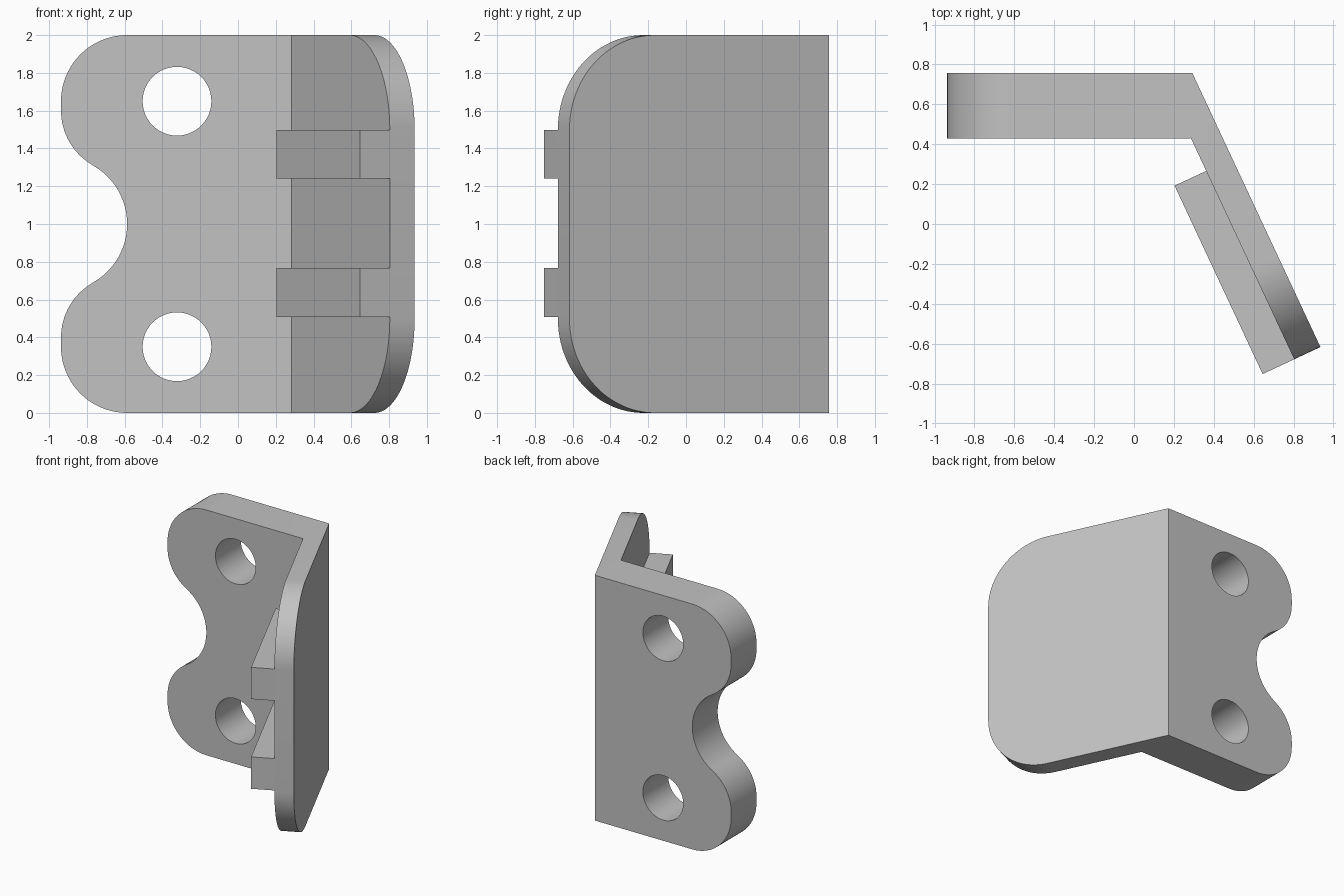
import bpy, bmesh, math
from mathutils import Matrix, Vector

if "Cube" in bpy.data.objects:
    bpy.data.objects.remove(bpy.data.objects["Cube"])

grey = bpy.data.materials.new("metal grey")
grey.diffuse_color = (0.54, 0.54, 0.54, 1)
grey.use_nodes = True
grey.node_tree.nodes["Principled BSDF"].inputs["Base Color"].default_value = grey.diffuse_color


def arc(cx, cz, r, a0, a1, n=20):
    return [(cx + r * math.cos(math.radians(a0 + (a1 - a0) * i / n)),
             cz + r * math.sin(math.radians(a0 + (a1 - a0) * i / n))) for i in range(n + 1)]


def prism(name, outline, d0, d1, frame):
    """Extrude a (u, z) outline from depth d0 to d1 and place it with a frame."""
    bm = bmesh.new()
    face = bm.faces.new([bm.verts.new((u, d0, z)) for u, z in outline])
    new = bmesh.ops.extrude_face_region(bm, geom=[face])["geom"]
    bmesh.ops.translate(bm, vec=(0, d1 - d0, 0),
                        verts=[v for v in new if isinstance(v, bmesh.types.BMVert)])
    bm.transform(frame)
    bmesh.ops.recalc_face_normals(bm, faces=bm.faces)
    me = bpy.data.meshes.new(name)
    bm.to_mesh(me)
    bm.free()
    me.materials.append(grey)
    ob = bpy.data.objects.new(name, me)
    bpy.context.collection.objects.link(ob)
    return ob


def combine(target, other, operation):
    mod = target.modifiers.new("cut", "BOOLEAN")
    mod.operation, mod.solver, mod.object = operation, "EXACT", other
    bpy.context.view_layer.objects.active = target
    bpy.ops.object.modifier_apply(modifier=mod.name)
    bpy.data.objects.remove(other)


# Frames: flat flange lies along x, wing slants from the back corner
flat = Matrix.Identity(4)
corner = Vector((0.2925, 0.757, 0))
d = Vector((0.935 - 0.2925, -0.617 - 0.757, 0))
length = d.length
d.normalize()
n = Vector((d.y, -d.x, 0))  # towards the inside of the bend
slant = Matrix(((d.x, n.x, 0, corner.x), (d.y, n.y, 0, corner.y),
                (0, 0, 1, 0), (0, 0, 0, 1)))

# Flat flange: two rounded lobes with a scooped notch between them
upper = (arc(-0.942, 1, 0.355, 0, 60.6) + arc(-0.603, 1.601, 0.334, 240.6, 180, 16)[1:]
         + arc(-0.587, 1.65, 0.35, 180, 90))
lower = [(u, 2 - z) for u, z in reversed(upper[1:])]
flange = prism("mounting_bracket", [(0.284, 0)] + lower + upper + [(0.284, 2)], 0.43, 0.757, flat)
for v in flange.data.vertices:  # mitred end
    if v.co.x > 0.28 and v.co.y > 0.7:
        v.co.x = corner.x
for z in (0.35, 1.65):
    combine(flange, prism("screw_hole", arc(-0.323, z, 0.182, 0, 360, 48)[:-1], 0.3, 0.9, flat), "DIFFERENCE")

# Slanted wing with rounded outer corners and a large hole
r = 0.5
wing = prism("slanted_wing", [(0, 0)] + arc(length - r, r, r, -90, 0, 24)
             + arc(length - r, 2 - r, r, 0, 90, 24) + [(0, 2)], 0, 0.145, slant)
combine(wing, prism("wing_hole", arc(0.998, 1.004, 0.235, 0, 360, 56)[:-1], -0.2, 0.4, slant), "DIFFERENCE")
combine(flange, wing, "UNION")

# Two raised guide rails on the inside of the wing
for z0, z1 in ((0.508, 0.768), (1.24, 1.498)):
    rail = prism("guide_rail", [(0.474, z0), (length, z0), (length, z1), (0.474, z1)],
                 0.12, 0.32, slant)
    combine(flange, rail, "UNION")

bpy.ops.object.select_all(action="DESELECT")
flange.select_set(True)
bpy.context.view_layer.objects.active = flange
bpy.ops.object.shade_smooth_by_angle(angle=math.radians(25))
